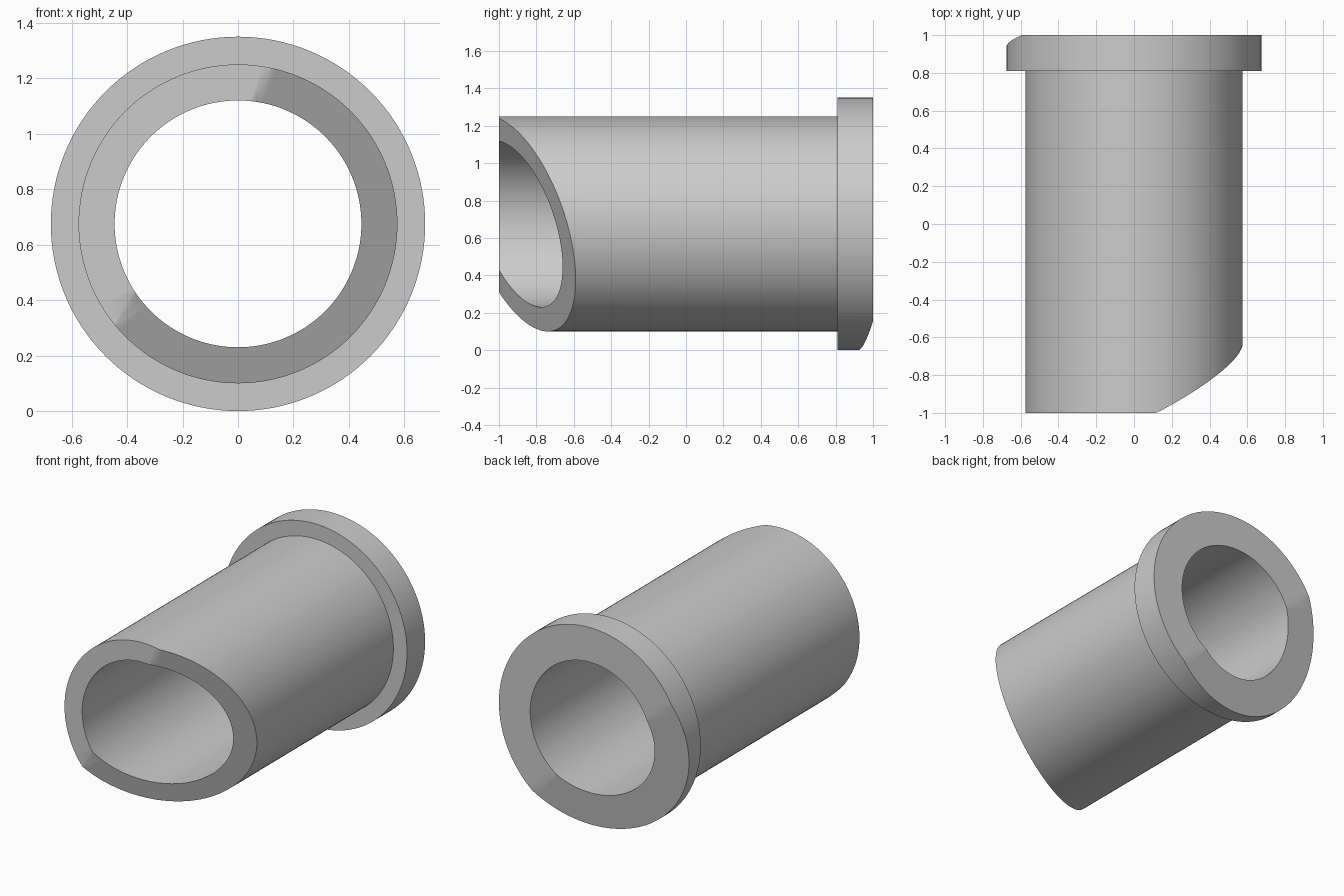
import bpy
import bmesh
from math import pi, radians
from mathutils import Vector

cube = bpy.data.objects.get("Cube")
if cube:
    bpy.data.objects.remove(cube, do_unlink=True)

AXIS_Z = 0.675    # height of the bore axis
SEGMENTS = 128

# Plain grey material
grey = bpy.data.materials.new("light_grey")
grey.use_nodes = True
colour = (0.6, 0.6, 0.6, 1)
grey.diffuse_color = colour
grey.node_tree.nodes["Principled BSDF"].inputs["Base Color"].default_value = colour

bm = bmesh.new()

# Tube wall and rear flange: closed (radius, y) section revolved about y
section = [(0.445, -1), (0.575, -1), (0.575, 0.81),
           (0.675, 0.81), (0.675, 1), (0.445, 1)]
verts = [bm.verts.new((r, y, 0)) for r, y in section]
edges = [bm.edges.new((v, verts[i - 1])) for i, v in enumerate(verts)]
bmesh.ops.spin(bm, geom=verts + edges, cent=(0, 0, 0), axis=(0, 1, 0),
               angle=2 * pi, steps=SEGMENTS)
bmesh.ops.remove_doubles(bm, verts=bm.verts, dist=1e-4)


def slant_end(end_y, direction, offset, slope):
    """Crease the end face along a line and slope the far side inward."""
    direction = Vector(direction).normalized()
    faces = [f for f in bm.faces if all(abs(v.co.y - end_y) < 1e-4 for v in f.verts)]
    geom = list({g for f in faces for g in (f, *f.edges, *f.verts)})
    bmesh.ops.bisect_plane(bm, geom=geom, dist=1e-5,
                           plane_co=direction * offset, plane_no=direction)
    for v in bm.verts:
        if abs(v.co.y - end_y) < 1e-4:
            depth = max(0, v.co.dot(direction) - offset)
            v.co.y -= end_y * slope * depth


# Steep slant on the front mouth, shallow slant on the flange face
def across(x, z):
    return (x, 0, z)


slant_end(-1, across(0.855, -0.518), -0.19, 0.536)
slant_end(1, across(-0.635, -0.772), 0.128, 0.205)

bmesh.ops.recalc_face_normals(bm, faces=bm.faces)
mesh = bpy.data.meshes.new("flanged_sleeve")
bm.to_mesh(mesh)
bm.free()
mesh.materials.append(grey)

sleeve = bpy.data.objects.new("flanged_sleeve", mesh)
sleeve.location.z = AXIS_Z
bpy.context.collection.objects.link(sleeve)

# Smooth round walls, sharp rims
bpy.ops.object.select_all(action='DESELECT')
sleeve.select_set(True)
bpy.context.view_layer.objects.active = sleeve
bpy.ops.object.shade_smooth_by_angle(angle=radians(30))
